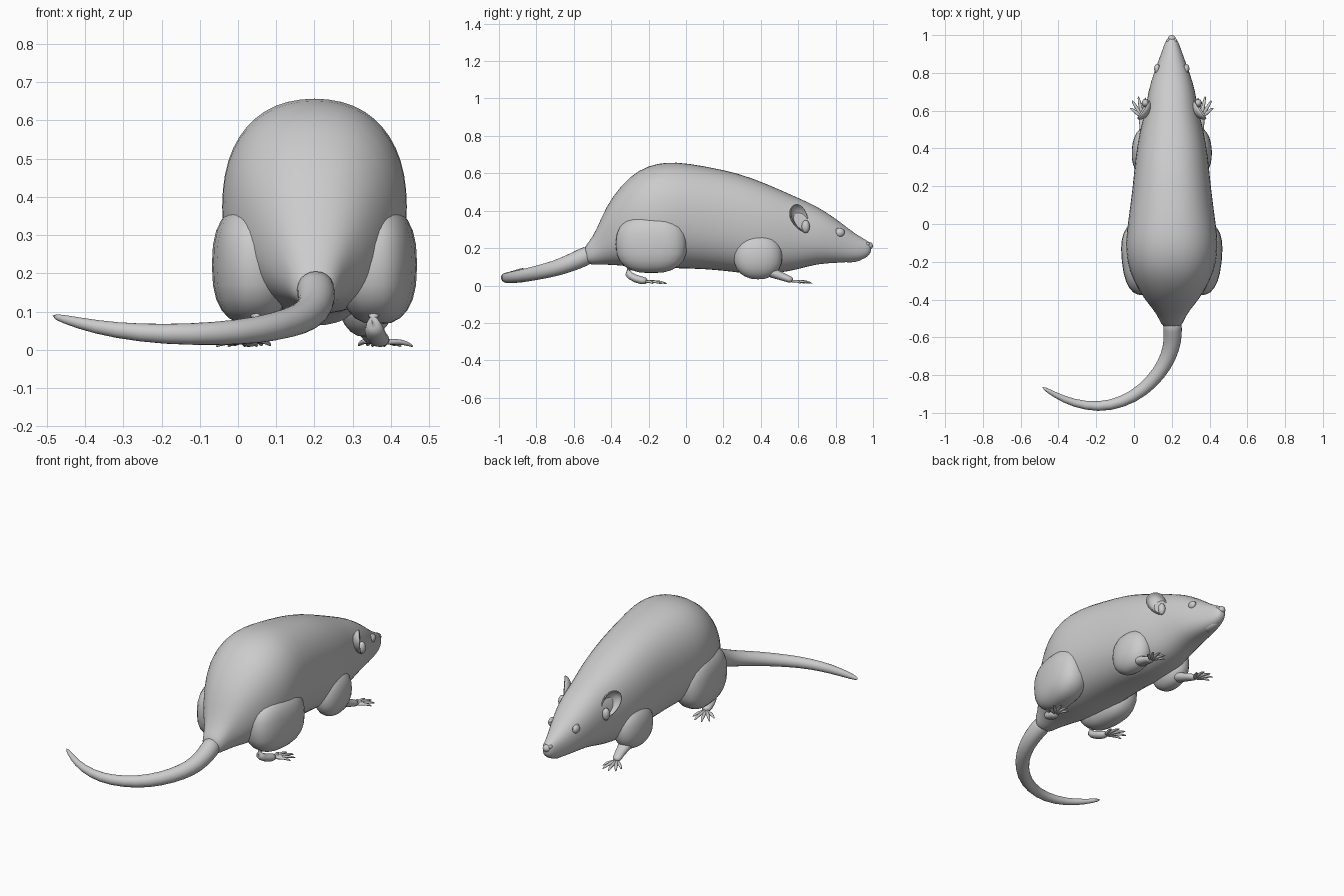
import bpy, bmesh, math
from mathutils import Vector, Matrix

cube = bpy.data.objects.get("Cube")
if cube:
    bpy.data.objects.remove(cube)

CX = 0.2  # midline of the body

grey = bpy.data.materials.new("plain_grey")
grey.use_nodes = True
grey.diffuse_color = (0.6, 0.6, 0.6, 1)
grey.node_tree.nodes["Principled BSDF"].inputs["Base Color"].default_value = (0.6, 0.6, 0.6, 1)


def finish(name, bm, subdiv=0, thickness=0):
    bmesh.ops.recalc_face_normals(bm, faces=bm.faces)
    mesh = bpy.data.meshes.new(name)
    bm.to_mesh(mesh)
    bm.free()
    mesh.materials.append(grey)
    mesh.shade_smooth()
    obj = bpy.data.objects.new(name, mesh)
    bpy.context.collection.objects.link(obj)
    if thickness:
        obj.modifiers.new("Shell", "SOLIDIFY").thickness = thickness
    if subdiv:
        obj.modifiers.new("Smooth", "SUBSURF").levels = subdiv
        obj.modifiers["Smooth"].render_levels = subdiv
    return obj


def skin(name, rings, subdiv=0):
    """Bridge rings of points and cap both ends."""
    bm = bmesh.new()
    rows = [[bm.verts.new(p) for p in ring] for ring in rings]
    n = len(rows[0])
    for a, b in zip(rows, rows[1:]):
        for i in range(n):
            bm.faces.new((a[i], a[(i + 1) % n], b[(i + 1) % n], b[i]))
    bm.faces.new(rows[0])
    bm.faces.new(rows[-1])
    return finish(name, bm, subdiv)


def tube(name, path, radii, flat=1.0, sides=8, subdiv=1):
    """Tapered tube along a path; flat squashes its height."""
    pts = [Vector(p) for p in path]
    rings = []
    for i, p in enumerate(pts):
        d = (pts[min(i + 1, len(pts) - 1)] - pts[max(i - 1, 0)]).normalized()
        side = d.cross(Vector((0, 0, 1))).normalized()
        up = side.cross(d)
        angles = [math.tau * k / sides for k in range(sides)]
        rings.append([p + radii[i] * (side * math.cos(a) + up * flat * math.sin(a))
                      for a in angles])
    return skin(name, rings, subdiv)


def blob(name, centre, radii, power=1.0, turn=0.0, segs=24):
    """Ellipsoid; power below one makes it boxier."""
    bm = bmesh.new()
    bmesh.ops.create_uvsphere(bm, u_segments=segs, v_segments=segs // 2, radius=1)
    for v in bm.verts:
        v.co = [math.copysign(abs(c) ** power, c) * r for c, r in zip(v.co, radii)]
    bmesh.ops.transform(bm, verts=bm.verts,
                        matrix=Matrix.Translation(centre) @ Matrix.Rotation(turn, 4, "Z"))
    return finish(name, bm)


# Body and head: y, half width, bottom, top
stations = [
    (-0.55, 0.05, 0.12, 0.205), (-0.50, 0.068, 0.11, 0.25), (-0.45, 0.10, 0.11, 0.37),
    (-0.40, 0.145, 0.11, 0.47), (-0.30, 0.205, 0.10, 0.59), (-0.20, 0.24, 0.09, 0.645),
    (-0.10, 0.247, 0.09, 0.663), (0.0, 0.235, 0.09, 0.658), (0.2, 0.207, 0.08, 0.622),
    (0.35, 0.195, 0.055, 0.58), (0.5, 0.17, 0.065, 0.515), (0.6, 0.14, 0.085, 0.47),
    (0.7, 0.127, 0.115, 0.425), (0.8, 0.096, 0.12, 0.36), (0.88, 0.065, 0.125, 0.295),
    (0.94, 0.044, 0.135, 0.255), (0.98, 0.028, 0.16, 0.235), (0.99, 0.012, 0.185, 0.215),
]


def power_curve(t):
    return math.copysign(abs(t) ** 0.88, t)


rings = []
for y, w, lo, hi in stations:
    angles = [math.tau * k / 24 for k in range(24)]
    rings.append([(CX + w * power_curve(math.cos(a)), y,
                   (lo + hi) / 2 + (hi - lo) / 2 * power_curve(math.sin(a))) for a in angles])
skin("body", rings, 1)

# Tail, curling to one side, with a collar at its root
tail_path = [(0.2, -0.50, 0.175), (0.205, -0.55, 0.15), (0.205, -0.62, 0.12),
             (0.185, -0.70, 0.09), (0.135, -0.79, 0.07), (0.05, -0.88, 0.05),
             (-0.06, -0.945, 0.042), (-0.19, -0.972, 0.04), (-0.32, -0.95, 0.05),
             (-0.42, -0.905, 0.07), (-0.488, -0.862, 0.09)]
tail_radii = [0.053, 0.053, 0.05, 0.045, 0.041, 0.037, 0.032, 0.028, 0.022, 0.016, 0.008]
tube("tail", tail_path, tail_radii, sides=10)

# Nose
blob("nose", (CX, 0.98, 0.212), (0.022, 0.02, 0.02), segs=12)
tube("lower_lip", [(CX, 0.84, 0.137), (CX, 0.91, 0.137), (CX, 0.95, 0.15)],
     [0.035, 0.03, 0.015], flat=0.5)

# Paired parts
for s, label in ((1, "left"), (-1, "right")):
    def at(x, y, z):
        return Vector((CX + s * x, y, z))

    blob(label + "_haunch", at(0.165, -0.185, 0.222), (0.1, 0.192, 0.156), 0.8, s * -0.1)
    blob(label + "_shoulder", at(0.135, 0.385, 0.155), (0.077, 0.13, 0.122), 0.9, s * 0.05)
    blob(label + "_eye", at(0.077, 0.822, 0.283), (0.017, 0.026, 0.023), segs=14)
    tube(label + "_eyelid", [at(0.073, 0.79, 0.288), at(0.082, 0.82, 0.308),
                             at(0.07, 0.85, 0.288)], [0.006, 0.01, 0.006])
    blob(label + "_nostril", at(0.018, 0.97, 0.222), (0.01, 0.014, 0.01), segs=10)

    # Cupped ear opening forward and outward
    up = Vector((s * 0.25, -0.45, 0.85)).normalized()
    face = Vector((s * 0.8, 0.6, 0.0))
    face = (face - up * face.dot(up)).normalized()
    wide = up.cross(face)
    bm = bmesh.new()
    bmesh.ops.create_uvsphere(bm, u_segments=16, v_segments=10, radius=1)
    bmesh.ops.delete(bm, geom=[v for v in bm.verts if v.co.z > 0.05], context="VERTS")
    for v in bm.verts:
        x, y, z = v.co
        v.co = at(0.15, 0.612, 0.36) + wide * x * 0.045 * (1 + 0.25 * y) + up * y * 0.078 + face * z * 0.035
    finish(label + "_ear", bm, 1, 0.008)
    blob(label + "_ear_fold", at(0.14, 0.64, 0.315), (0.02, 0.022, 0.035), segs=12)

    # Hind leg, foot and toes
    tube(label + "_hind_leg", [at(0.17, -0.24, 0.14), at(0.15, -0.31, 0.105),
                               at(0.152, -0.325, 0.07), at(0.16, -0.27, 0.032),
                               at(0.18, -0.2, 0.022)],
         [0.05, 0.035, 0.03, 0.03, 0.03], flat=0.8)
    # Foreleg and hand
    tube(label + "_foreleg", [at(0.13, 0.38, 0.11), at(0.135, 0.46, 0.068),
                              at(0.145, 0.53, 0.042), at(0.155, 0.575, 0.025)],
         [0.055, 0.042, 0.027, 0.028], flat=0.75)
    for kind, palm, reach, heading in (("toe", at(0.178, -0.215, 0.02), 0.125, 0.4),
                                       ("finger", at(0.155, 0.565, 0.022), 0.115, 0.2)):
        for i in range(5):
            spread = heading + (i - 2) * 0.36
            length = reach * (1 - 0.07 * (i - 2) ** 2)
            d = Vector((s * math.sin(spread), math.cos(spread), 0))
            path = [palm + d * length * t + Vector((0, 0, z))
                    for t, z in ((0, 0), (0.5, 0.002), (0.8, -0.003), (1, -0.012))]
            tube(f"{label}_{kind}_{i + 1}", path, [0.013, 0.011, 0.009, 0.003], flat=0.8, sides=6)
